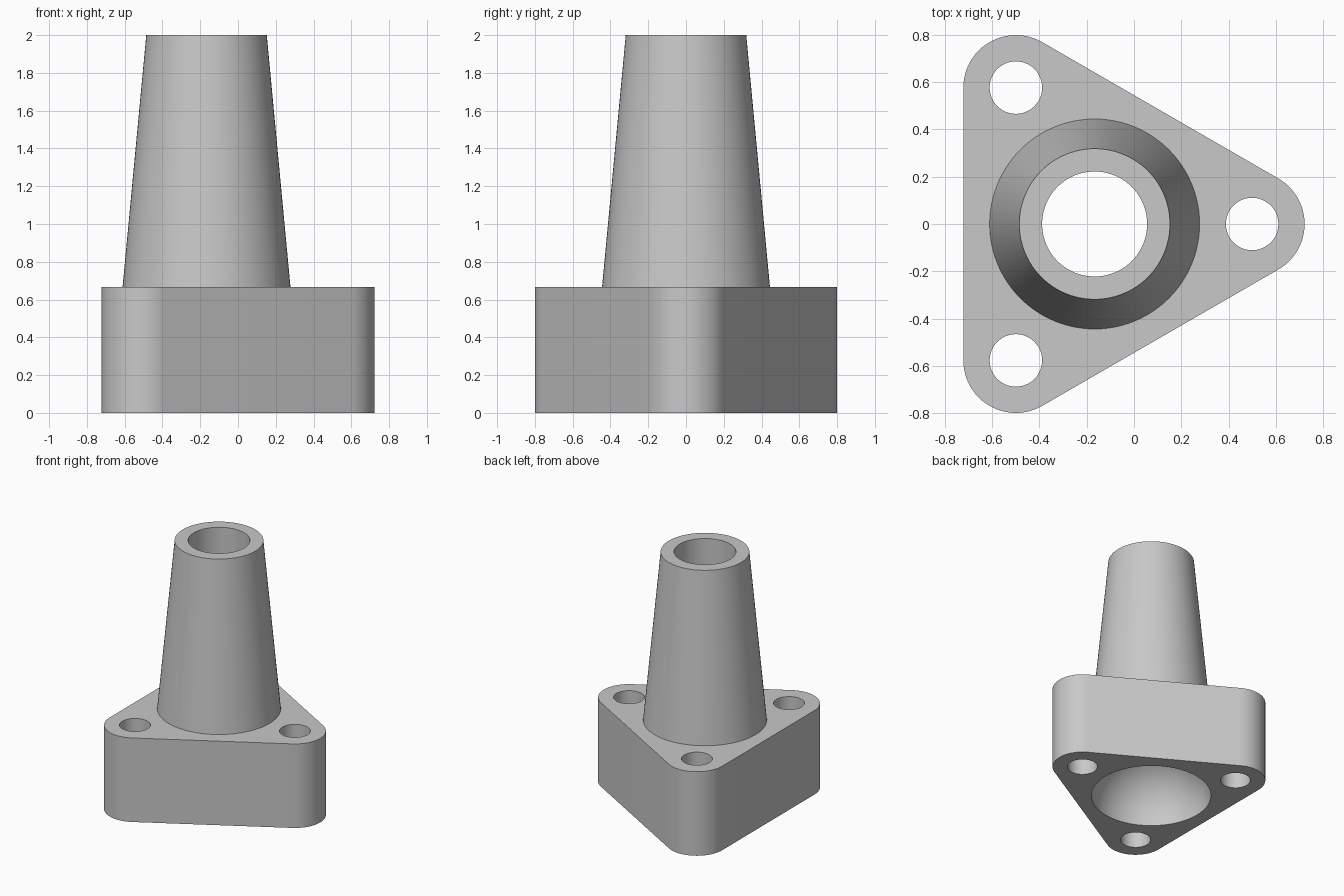
import bpy, bmesh
from math import sin, cos, pi, radians

cube = bpy.data.objects.get("Cube")
if cube:
    bpy.data.objects.remove(cube, do_unlink=True)

AXIS_X = -1 / 6          # nozzle axis
BASE_H = 2 / 3           # flange height
CORNER_R = 2 / 9         # flange corner radius, also the bore radius
CAVITY_R = 4 / 9         # dome radius, also the nozzle foot radius
HOLE_R = 1 / 9
TIP_R = 0.319
SPREAD = 2 / 3           # corner distance from the axis
ANGLES = [radians(a) for a in (0, 120, 240)]
CORNERS = [(AXIS_X + SPREAD * cos(a), SPREAD * sin(a)) for a in ANGLES]

grey = bpy.data.materials.new("plain_grey")
grey.use_nodes = True
colour = (0.58, 0.58, 0.58, 1)
grey.diffuse_color = colour
grey.node_tree.nodes["Principled BSDF"].inputs["Base Color"].default_value = colour


def loft(name, rings):
    """Closed solid through equally long rings of points."""
    bm = bmesh.new()
    loops = [[bm.verts.new(p) for p in ring] for ring in rings]
    n = len(loops[0])
    for low, high in zip(loops, loops[1:]):
        for i in range(n):
            j = (i + 1) % n
            bm.faces.new((low[i], low[j], high[j], high[i]))
    bm.faces.new(loops[0][::-1])
    bm.faces.new(loops[-1])
    mesh = bpy.data.meshes.new(name)
    bm.to_mesh(mesh)
    bm.free()
    mesh.materials.append(grey)
    obj = bpy.data.objects.new(name, mesh)
    bpy.context.collection.objects.link(obj)
    return obj


def revolve(name, profile, x=AXIS_X, y=0, n=96):
    """Solid of revolution from (radius, height) pairs."""
    turns = [2 * pi * i / n for i in range(n)]
    return loft(name, [[(x + r * cos(t), y + r * sin(t), z) for t in turns]
                       for r, z in profile])


def combine(target, tool, operation):
    mod = target.modifiers.new(tool.name, 'BOOLEAN')
    mod.operation, mod.solver, mod.object = operation, 'EXACT', tool
    bpy.context.view_layer.objects.active = target
    bpy.ops.object.modifier_apply(modifier=mod.name)
    bpy.data.objects.remove(tool, do_unlink=True)


# Rounded triangular flange
STEPS = 24
outline = []
for (cx, cy), a in zip(CORNERS, ANGLES):
    for i in range(STEPS + 1):
        t = a + radians(-60 + 120 * i / STEPS)
        outline.append((cx + CORNER_R * cos(t), cy + CORNER_R * sin(t)))
body = loft("flanged_nozzle", [[(x, y, z) for x, y in outline] for z in (0, BASE_H)])

# Tapered nozzle, rooted inside the flange
root = BASE_H - 0.1
combine(body, revolve("nozzle", [(CAVITY_R, root), (CAVITY_R, BASE_H), (TIP_R, 2)]), 'UNION')

# Domed cavity below, opening into the straight bore
dome = [(CAVITY_R * cos(t), CAVITY_R * sin(t))
        for t in (radians(60 * i / 20) for i in range(21))]
combine(body, revolve("bore", [(CAVITY_R, -0.1)] + dome + [(CORNER_R, 2.1)]), 'DIFFERENCE')

# Bolt holes through the corners
for cx, cy in CORNERS:
    combine(body, revolve("bolt_hole", [(HOLE_R, -0.1), (HOLE_R, 0.8)], cx, cy, 48), 'DIFFERENCE')

bpy.ops.object.select_all(action='DESELECT')
body.select_set(True)
bpy.context.view_layer.objects.active = body
bpy.ops.object.shade_smooth_by_angle(angle=radians(25))
